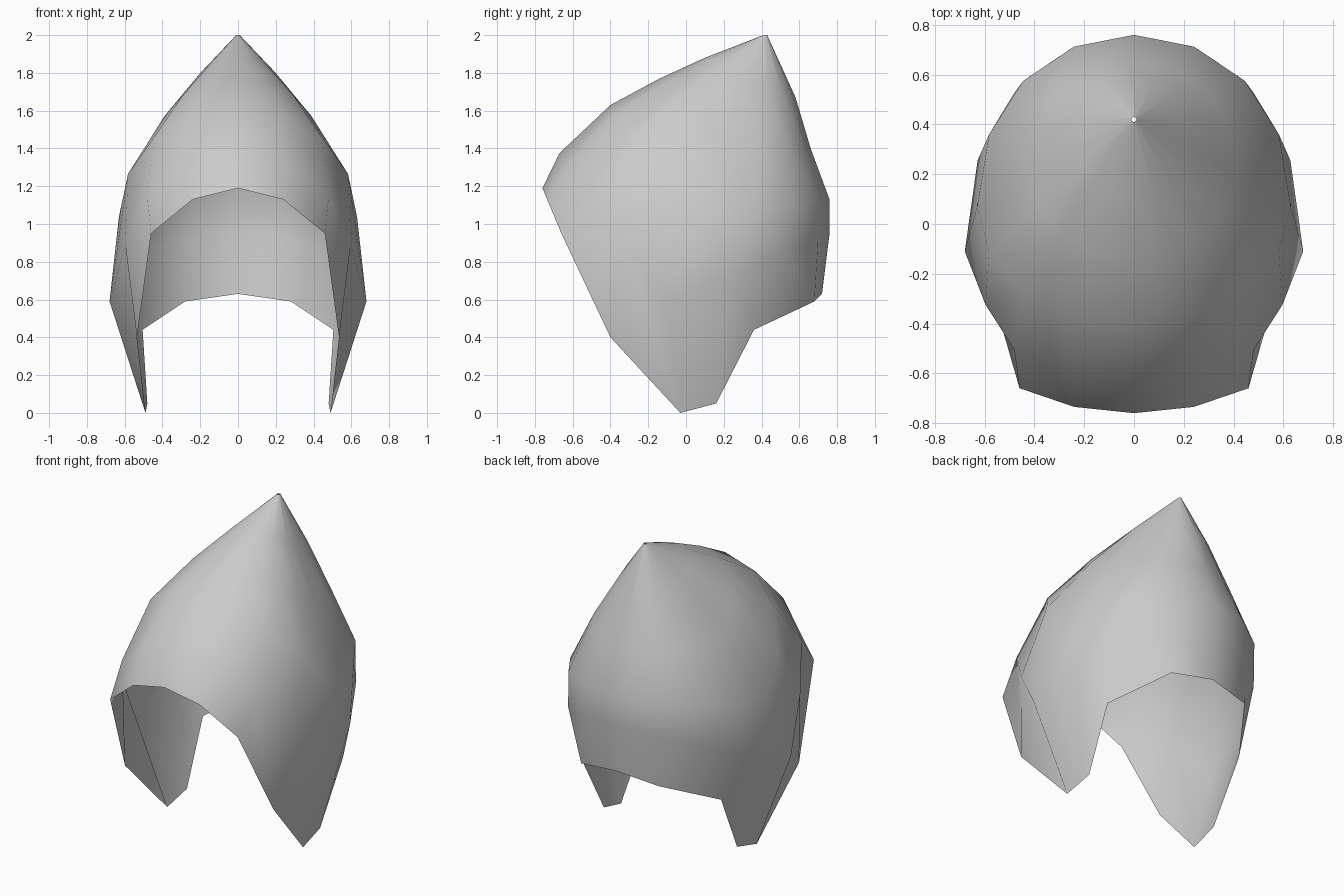
import bpy, bmesh
from math import sin, cos, pi

if "Cube" in bpy.data.objects:
    bpy.data.objects.remove(bpy.data.objects["Cube"])

# Rings from crown tip downwards: front (y, z), side (x, y, z), back (y, z)
rings = [
    ((0.41, 2.00), (0.01, 0.42, 2.00), (0.43, 2.00)),
    ((0.10, 1.88), (0.21, 0.31, 1.76), (0.58, 1.67)),
    ((-0.14, 1.77), (0.42, 0.20, 1.45), (0.66, 1.40)),
    ((-0.40, 1.63), (0.63, 0.07, 1.04), (0.76, 1.13)),
    ((-0.67, 1.375), (0.68, -0.11, 0.59), (0.76, 0.95)),
]
# Lower rim of the right half, front to back
rim = [(0, -0.76, 1.19), (0.24, -0.735, 1.13), (0.46, -0.66, 0.95),
       (0.535, -0.40, 0.40), (0.49, -0.03, 0.0), (0.48, 0.16, 0.05),
       (0.505, 0.36, 0.44), (0.28, 0.68, 0.59), (0, 0.72, 0.63)]


def half_ring(front, side, back, widest):
    pts = []
    for k in range(9):
        a = pi * k / 8
        y1, z1 = front if k < 4 else back
        c = abs(cos(a))
        x = side[0] * sin(a) * (0.95 if widest and k == 3 else 1)
        if k in (0, 8):
            x = 0
        cy = c ** 0.9 if k > 4 else c
        pts.append((x, side[1] + (y1 - side[1]) * cy, side[2] + (z1 - side[2]) * c))
    return pts


# Open helmet shell: skin the rings, then mirror the half
rows = [half_ring(*r, i == 4) for i, r in enumerate(rings)] + [rim]
bm = bmesh.new()
grid = [[bm.verts.new(p) for p in row] for row in rows]
for upper, lower in zip(grid, grid[1:]):
    for k in range(8):
        bm.faces.new((upper[k], lower[k], lower[k + 1], upper[k + 1]))
for f in bm.faces:
    f.smooth = True
mesh = bpy.data.meshes.new("helmet_shell")
bm.to_mesh(mesh)
bm.free()
helmet = bpy.data.objects.new("helmet_shell", mesh)
bpy.context.collection.objects.link(helmet)
mirror = helmet.modifiers.new("mirror", 'MIRROR')
mirror.use_clip = True
mirror.merge_threshold = 0.0005
